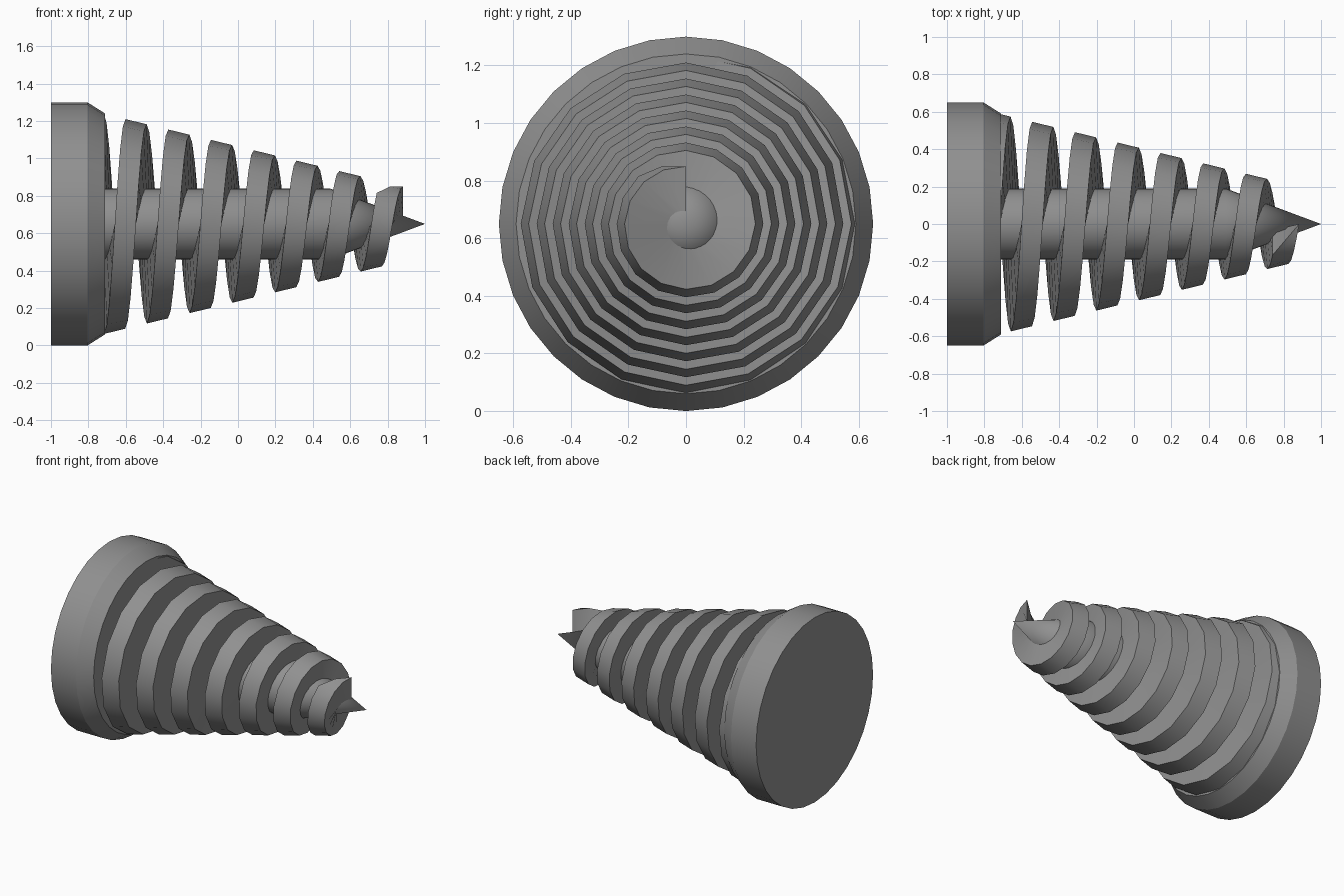
import bpy, bmesh
from math import sin, cos, pi

if "Cube" in bpy.data.objects:
    bpy.data.objects.remove(bpy.data.objects["Cube"])

AXIS_Z = 0.65

# Dark grey metal
metal = bpy.data.materials.new("dark_grey")
metal.diffuse_color = (0.28, 0.28, 0.28, 1)
metal.use_nodes = True
metal.node_tree.nodes["Principled BSDF"].inputs["Base Color"].default_value = metal.diffuse_color


def finish(name, bm):
    bmesh.ops.remove_doubles(bm, verts=bm.verts, dist=1e-5)
    bmesh.ops.recalc_face_normals(bm, faces=bm.faces)
    mesh = bpy.data.meshes.new(name)
    bm.to_mesh(mesh)
    bm.free()
    mesh.materials.append(metal)
    ob = bpy.data.objects.new(name, mesh)
    bpy.context.collection.objects.link(ob)
    bpy.ops.object.select_all(action='DESELECT')
    ob.select_set(True)
    bpy.context.view_layer.objects.active = ob
    bpy.ops.object.shade_smooth_by_angle(angle=pi / 6)
    return ob


def point(x, r, a):
    # a = 0 is straight up; increasing a passes through +y
    return (x, r * sin(a), AXIS_Z + r * cos(a))


def turned(name, profile, sides=32):
    """Solid of revolution about the x axis from (x, radius) pairs."""
    bm = bmesh.new()
    rings = [[bm.verts.new(point(x, r, 2 * pi * i / sides)) for i in range(sides)]
             for x, r in profile]
    for a, b in zip(rings, rings[1:]):
        for i in range(sides):
            j = (i + 1) % sides
            bm.faces.new((a[i], a[j], b[j], b[i]))
    bm.faces.new(rings[0])
    if profile[-1][1] > 0:
        bm.faces.new(rings[-1])
    return finish(name, bm)


# Chamfered base disc, and core shaft with pointed tip
turned("base_collar", [(-1, 0.65), (-0.805, 0.65), (-0.71, 0.59)])
turned("core_shaft", [(-0.75, 0.19), (0.49, 0.19), (1, 0)])

# Tapering helical blade: seven turns of 16 facets, narrowing to an edge at the end
TURNS, SEG, START, PITCH, WIDTH = 7, 16, -0.83, 0.2286, 0.113
bm = bmesh.new()
rings = []
steps = TURNS * SEG
for i in range(steps + 1):
    right = START + WIDTH + PITCH * i / SEG
    left = right - WIDTH * min(1, (steps - i) / 2)
    a = 2 * pi * i / SEG
    root = min(0.17, 0.33 * (1 - right))  # stays buried in the core
    section = [(left, root), (left, 0.414 - 0.243 * left),
               (right, 0.414 - 0.243 * right), (right, root)]
    rings.append([bm.verts.new(point(x, r, a)) for x, r in section])
for p, q in zip(rings, rings[1:]):
    for k in range(4):
        m = (k + 1) % 4
        bm.faces.new((p[k], p[m], q[m], q[k]))
bm.faces.new(rings[0])
finish("spiral_blade", bm)
